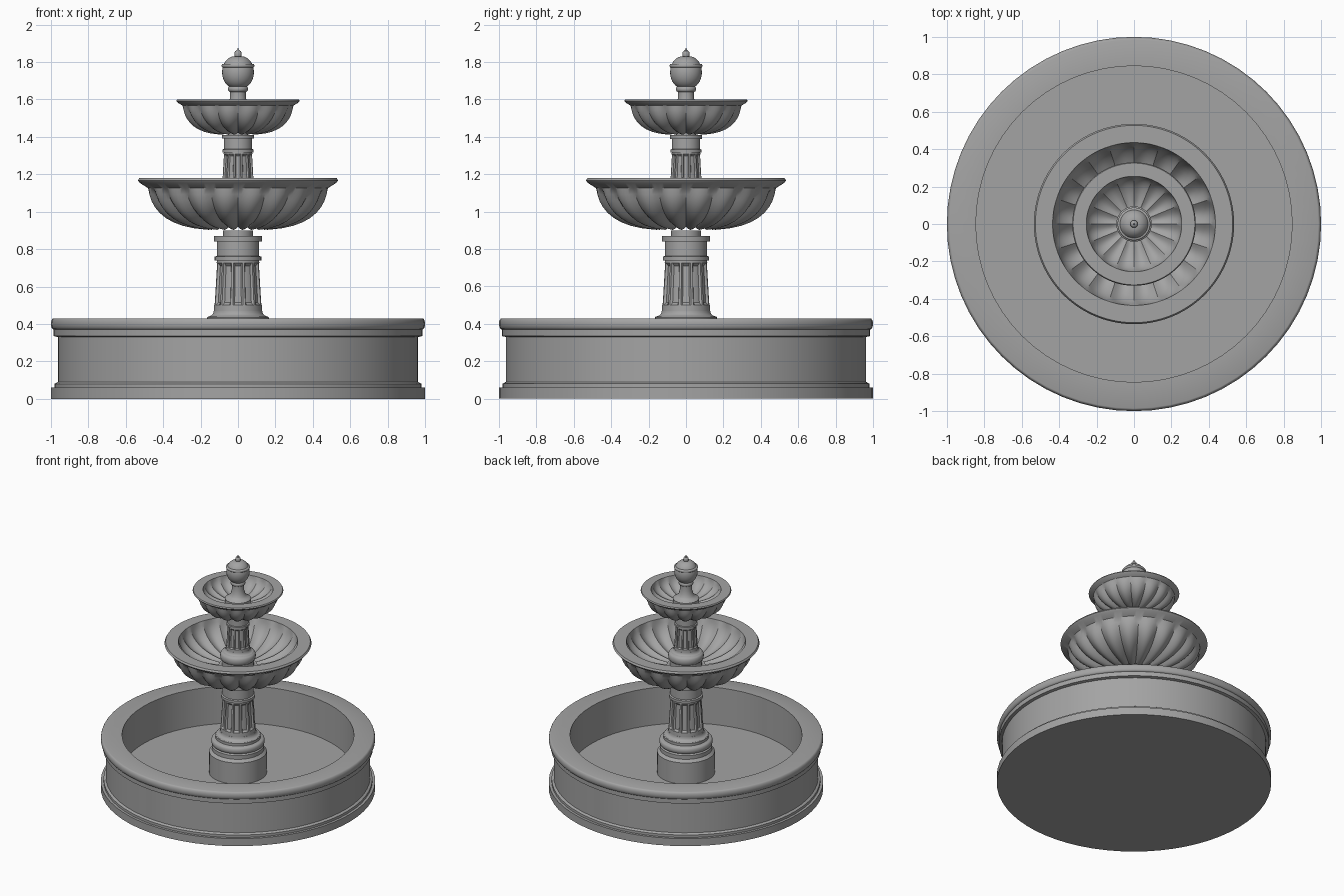
import bpy
import bmesh
import math
from mathutils import Vector

cube = bpy.data.objects.get("Cube")
if cube:
    bpy.data.objects.remove(cube, do_unlink=True)

# One stone colour for the whole fountain
stone = bpy.data.materials.new("grey_stone")
stone.use_nodes = True
grey = (0.37, 0.37, 0.37, 1)
stone.diffuse_color = grey
stone.node_tree.nodes["Principled BSDF"].inputs["Base Color"].default_value = grey


# Carving patterns around the axis, as a depth for each fraction of a turn
def plain(turn):
    return 0


def lobes(count):
    """Rounded petals meeting in sharp grooves."""
    return lambda turn: 1 - abs(math.sin(math.pi * count * turn))


def flutes(count):
    """Sunken panels separated by flat ribs."""
    def depth(turn):
        phase = (count * turn + 0.5) % 1 - 0.5
        return 1 if abs(phase) < 0.35 else 0
    return depth


# Profile pieces, each a list of (radius, height, carving depth)
def band(radius, start, end):
    """Straight cylindrical step."""
    return [(radius, start, 0), (radius, end, 0)]


def roll(radius, low, high, bulge, steps=8):
    """Half-round moulding swelling out from the given radius."""
    piece = []
    for i in range(steps + 1):
        angle = math.pi * i / steps
        height = low + (high - low) * (1 - math.cos(angle)) / 2
        piece.append((radius + bulge * math.sin(angle), height, 0))
    return piece


def cove(wide, low, narrow, high, steps=5):
    """Hollow curve sweeping in from a wide foot to a narrow neck."""
    piece = []
    for i in range(steps + 1):
        angle = math.pi / 2 * i / steps
        radius = wide - (wide - narrow) * math.sin(angle)
        height = high - (high - low) * math.cos(angle)
        piece.append((radius, height, 0))
    return piece


def dish(radius, floor, lip, carve, steps=10):
    """Full-bellied bowl curve from near the axis out to the lip."""
    piece = []
    for i in range(1, steps + 1):
        angle = math.pi / 2 * i / steps
        height = floor + (lip - floor) * (1 - math.cos(angle))
        depth = carve * math.sqrt(abs(math.sin(2 * angle)))
        piece.append((radius * math.sin(angle) ** 0.6, height, depth))
    return piece


def lathe(name, profile, sides=64, pattern=plain):
    """Spin a profile round the axis and close it at both ends."""
    bm = bmesh.new()
    rings = []
    last = len(profile) - 1
    for i, (radius, height, carve) in enumerate(profile):
        before, after = profile[max(i - 1, 0)], profile[min(i + 1, last)]
        along = Vector((after[0] - before[0], after[1] - before[1])).normalized()
        ring = []
        for s in range(sides):
            push = carve * pattern(s / sides)
            angle = math.tau * s / sides
            r = radius - push * along.y
            z = height + push * along.x
            ring.append(bm.verts.new((r * math.cos(angle), r * math.sin(angle), z)))
        rings.append(ring)
    for low, high in zip(rings, rings[1:]):
        for s in range(sides):
            t = (s + 1) % sides
            bm.faces.new((low[s], low[t], high[t], high[s]))
    bm.faces.new(reversed(rings[0]))
    bm.faces.new(rings[-1])
    bmesh.ops.recalc_face_normals(bm, faces=bm.faces)
    mesh = bpy.data.meshes.new(name)
    bm.to_mesh(mesh)
    bm.free()
    mesh.materials.append(stone)
    mesh.shade_smooth()
    mesh.set_sharp_from_angle(angle=math.radians(32))
    obj = bpy.data.objects.new(name, mesh)
    bpy.context.collection.objects.link(obj)


def column(name, width, foot, top):
    """Tapered fluted shaft with collar, neck, cap and a stub into the bowl."""
    def at(part):
        return foot + (top - foot) * part

    collar, neck, cap = at(0.68), at(0.74), at(0.93)
    profile = []
    for part, carved in ((0, 0), (0.15, 0), (0.2, 1), (0.9, 1), (0.95, 0), (1, 0)):
        radius = width * (1.15 - 0.15 * part)
        height = foot + (collar - foot) * part
        profile.append((radius, height, carved * width * 0.12))
    profile += band(width * 1.1, collar, at(0.73))
    profile += band(width, neck, cap)
    profile += band(width * 1.13, cap, top)
    profile += band(width * 0.7, top, top + width / 4)
    lathe(name, profile, sides=120, pattern=flutes(12))


def bowl(name, rim, bottom, top, mouth, floor, petals):
    """Petal bowl with a flared lip and a lightly ribbed inside."""
    body = rim * 0.9
    lip = top - rim * 0.1
    edge = (lip + top) / 2
    profile = dish(body, bottom, lip, carve=body * 0.065)
    profile += [(rim * 0.98, edge, 0), (rim, (edge + top) / 2, 0), (rim * 0.985, top, 0)]
    profile += reversed(dish(mouth, floor, top, carve=-mouth * 0.05))
    lathe(name, profile, sides=petals * 8, pattern=lobes(petals))


# Ground pool: plinth, wall, overhanging rim and sunken floor
lathe("pool_basin", band(1, 0, 0.06) + band(0.98, 0.06, 0.08)
      + band(0.963, 0.09, 0.33) + band(0.985, 0.335, 0.365)
      + roll(0.985, 0.37, 0.43, bulge=0.015) + band(0.845, 0.43, 0.13))

# Drum and stepped mouldings standing in the pool
lathe("pedestal_drum", band(0.21, 0.12, 0.3) + band(0.19, 0.32, 0.35)
      + roll(0.18, 0.36, 0.41, bulge=0.015) + band(0.165, 0.415, 0.435)
      + cove(0.16, 0.44, 0.13, 0.47))

# Lower tier
column("lower_column", width=0.113, foot=0.46, top=0.87)
bowl("lower_bowl", rim=0.535, bottom=0.9, top=1.18, mouth=0.435, floor=0.98, petals=20)

# Upper tier, with its moulded foot inside the lower bowl
lathe("upper_column_foot", band(0.115, 0.97, 1.03)
      + roll(0.115, 1.04, 1.1, bulge=0.015) + cove(0.11, 1.105, 0.088, 1.13))
column("upper_column", width=0.076, foot=1.12, top=1.41)
bowl("upper_bowl", rim=0.33, bottom=1.41, top=1.6, mouth=0.255, floor=1.485, petals=16)

# Finial: turned foot, ball with a raised band, and bud tip
lathe("finial_foot", band(0.095, 1.48, 1.53) + cove(0.08, 1.54, 0.042, 1.63)
      + roll(0.042, 1.64, 1.67, bulge=0.012), sides=48)
lathe("finial_ball", roll(0.02, 1.66, 1.83, bulge=0.065, steps=16), sides=48)
lathe("finial_band", roll(0.08, 1.77, 1.79, bulge=0.008), sides=48)
lathe("finial_tip", roll(0.01, 1.82, 1.86, bulge=0.01)
      + cove(0.01, 1.862, 0.002, 1.875), sides=24)
